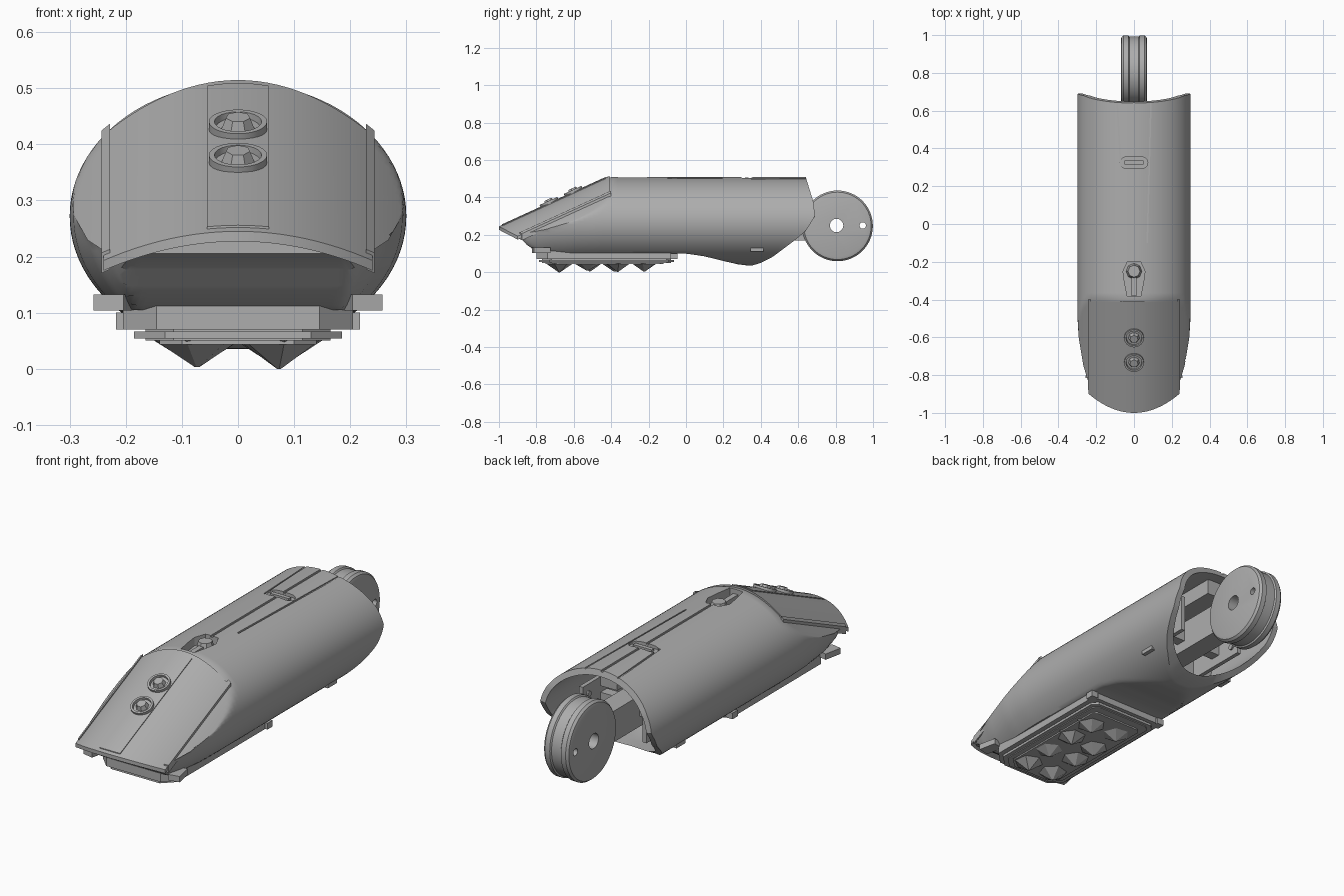
import bpy, bmesh, math, random
from mathutils import Matrix, Vector

random.seed(4)
if "Cube" in bpy.data.objects:
    bpy.data.objects.remove(bpy.data.objects["Cube"], do_unlink=True)

grey = bpy.data.materials.new("plain_grey")
grey.use_nodes = True
grey.diffuse_color = (0.42, 0.42, 0.42, 1)
for node in grey.node_tree.nodes:
    if node.type == 'BSDF_PRINCIPLED':
        node.inputs["Base Color"].default_value = grey.diffuse_color
        node.inputs["Roughness"].default_value = 0.6


def finish(name, bm, smooth=True):
    bmesh.ops.recalc_face_normals(bm, faces=bm.faces)
    mesh = bpy.data.meshes.new(name)
    bm.to_mesh(mesh)
    bm.free()
    mesh.materials.append(grey)
    obj = bpy.data.objects.new(name, mesh)
    bpy.context.collection.objects.link(obj)
    if smooth:
        shade(obj)
    return obj


def activate(obj):
    bpy.ops.object.select_all(action='DESELECT')
    obj.select_set(True)
    bpy.context.view_layer.objects.active = obj


def shade(obj):
    activate(obj)
    bpy.ops.object.shade_smooth_by_angle(angle=math.radians(32))


def loft(name, rings, smooth=True, closed=False):
    """Skin closed rings; cap both ends, or join last to first."""
    bm = bmesh.new()
    loops = [[bm.verts.new(p) for p in ring] for ring in rings]
    n = len(loops[0])
    pairs = list(zip(loops, loops[1:]))
    if closed:
        pairs.append((loops[-1], loops[0]))
    for a, b in pairs:
        for i in range(n):
            j = (i + 1) % n
            bm.faces.new((a[i], a[j], b[j], b[i]))
    if not closed:
        bm.faces.new(loops[0])
        bm.faces.new(loops[-1])
    return finish(name, bm, smooth)


def prism(name, outline, z0, z1):
    return loft(name, [[(x, y, z) for x, y in outline] for z in (z0, z1)], False)


def box(name, centre, size, turn=0):
    bm = bmesh.new()
    bmesh.ops.create_cube(bm, size=1)
    m = Matrix.Translation(centre) @ Matrix.Rotation(turn, 4, 'Z')
    bmesh.ops.transform(bm, matrix=m @ Matrix.Diagonal((*size, 1)), verts=bm.verts)
    return finish(name, bm, False)


def cone(name, centre, r1, r2, depth, sides, rot=None):
    bm = bmesh.new()
    m = Matrix.Translation(centre) @ (rot or Matrix.Identity(4))
    bmesh.ops.create_cone(bm, cap_ends=True, segments=sides, radius1=r1,
                          radius2=r2, depth=depth, matrix=m)
    return finish(name, bm, sides > 12)


def cut(target, cutter):
    activate(target)
    mod = target.modifiers.new("cut", 'BOOLEAN')
    mod.operation, mod.solver, mod.object = 'DIFFERENCE', 'EXACT', cutter
    bpy.ops.object.modifier_apply(modifier=mod.name)
    bpy.data.objects.remove(cutter, do_unlink=True)


def interp(table, t):
    for (a, va), (b, vb) in zip(table, table[1:]):
        if t <= b:
            return va + (vb - va) * max(0, t - a) / (b - a)
    return table[-1][1]


def slope(x, y):
    """Height of the arched, sloping nose surface."""
    return 0.51 + (y + 0.42) * 0.457 - 1.7 * x * x


# Hollow body: elliptical sections, flat belly, sloped nose, curved open rear
WIDTH = [(-0.93, 0.2), (-0.85, 0.238), (-0.75, 0.268), (-0.6, 0.293), (-0.48, 0.3)]
BELLY = [(-0.93, 0.205), (-0.89, 0.19), (-0.85, 0.145), (-0.79, 0.105), (0, 0.1),
         (0.1, 0.085), (0.2, 0.06), (0.28, 0.042), (0.34, 0.035)]
REAR = [(0.035, 0.35), (0.05, 0.40), (0.08, 0.46), (0.17, 0.58), (0.22, 0.64),
        (0.30, 0.69), (0.38, 0.68), (0.51, 0.64)]
SIDES = 96


def body_ring(where, wall=0.0):
    ring = []
    for i in range(SIDES):
        a = math.tau * i / SIDES
        z = 0.272 + (0.238 - wall) * math.cos(a)
        y = where(z)
        x = (interp(WIDTH, y) - wall) * math.sin(a)
        z = max(min(z, slope(x, y) - 0.008) if y < -0.41 else z,
                interp(BELLY, y) + wall)
        ring.append((x, y, z))
    return ring


rings = [body_ring(lambda z, k=k: -0.93 + 1.13 * k / 44) for k in range(45)]
rings += [body_ring(lambda z, f=k / 8: 0.2 + f * (interp(REAR, z) - 0.2)) for k in range(1, 9)]
rings += [body_ring(lambda z, f=k / 6: 0.24 + f * (interp(REAR, z) - 0.24), 0.028)
          for k in range(6, -1, -1)]
body = loft("body_shell", rings, False)

# Grooves and recesses along the back
cut(body, box("cutter", (0, 0.23, 0.51), (0.012, 0.86, 0.016)))
for s, y0, y1 in ((-1, 0.3, 0.66), (1, -0.1, 0.66)):
    turn = -s * math.atan2(0.02, y1 - y0)
    cut(body, box("cutter", (s * 0.08, (y0 + y1) / 2, 0.505), (0.008, y1 - y0, 0.018), turn))
slot = [(0.045 * s + 0.028 * math.cos(a), 0.325 + 0.03 * math.sin(a))
        for s, start in ((1, -90), (-1, 90))
        for a in [math.radians(start + 30 * k) for k in range(7)]]
cut(body, prism("cutter", slot, 0.494, 0.53))
latch = [(0.035, -0.2), (0.058, -0.25), (0.05, -0.31), (0.035, -0.385)]
latch += [(-x, y) for x, y in reversed(latch)]
cut(body, prism("cutter", latch, 0.465, 0.54))
shade(body)
cone("back_latch_knob", (0, -0.25, 0.485), 0.042, 0.032, 0.04, 8)
box("back_latch_tongue", (0, -0.33, 0.475), (0.025, 0.1, 0.03))
box("back_slot_bar", (0, 0.325, 0.5), (0.1, 0.02, 0.012))


# Arched nose shield and the strips lying on it
def shield_strip(name, x0, x1, front, back, lift, depth, steps):
    rows = []
    for k in range(steps + 1):
        x = x0 + (x1 - x0) * k / steps
        yf = front + 1.74 * x * x
        rows.append([(x, y, slope(x, y) + d) for y, d in
                     ((yf, lift), (back, lift), (back, -depth), (yf, -depth))])
    return loft(name, rows)


shield_strip("nose_shield", -0.24, 0.24, -1.0, -0.41, 0, 0.018, 28)
shield_strip("nose_centre_panel", -0.055, 0.055, -0.985, -0.43, 0.004, 0.005, 6)
for s, side in ((1, "left"), (-1, "right")):
    shield_strip("nose_rail_" + side, s * 0.228, s * 0.243, -0.98, -0.4, 0.006, 0.03, 2)

# Two collared buttons on the shield
tilt = Matrix.Rotation(math.atan(0.457), 4, 'X')
for label, y in (("upper", -0.6), ("lower", -0.73)):
    base = Vector((0, y, slope(0, y)))
    profile = [(0.052, -0.02), (0.052, 0.014), (0.042, 0.014), (0.038, -0.02)]
    collar = loft(label + "_button_collar",
                  [[(r * math.cos(a), r * math.sin(a), z) for a in
                    [math.tau * i / 24 for i in range(24)]] for r, z in profile],
                  closed=True)
    collar.matrix_world = Matrix.Translation(base) @ tilt
    cone(label + "_button", base + tilt @ Vector((0, 0, 0.006)),
         0.036, 0.022, 0.034, 7, tilt)


# Chamfered sole plates with pointed studs
def sole(w, y0, y1, c):
    half = [(w - c, y0), (w, y0 + c), (w, y1 - c / 2), (w - c / 2, y1)]
    return half + [(-x, y) for x, y in reversed(half)]


prism("sole_base", sole(0.205, -0.8, -0.05, 0.06), 0.07, 0.115)
prism("sole_gasket", sole(0.165, -0.77, -0.08, 0.05), 0.05, 0.08)
prism("sole_plate", sole(0.185, -0.785, -0.065, 0.055), 0.054, 0.066)
prism("stud_bed", sole(0.14, -0.75, -0.12, 0.04), 0.043, 0.06)
for row in range(4):
    for s in (-1, 1):
        tip = 0.012 * random.random() if (row, s) != (0, 1) else 0
        spot = (s * 0.073, -0.67 + row * 0.148 + random.uniform(-0.01, 0.01))
        spin = Matrix.Rotation(random.uniform(0, 2), 4, 'Z')
        cone("sole_stud", (*spot, 0.028 + tip / 2), 0.004, 0.086, 0.056 - tip, 6, spin)

# Mirrored lugs, side nubs and rear inner brackets
for s, side in ((1, "left"), (-1, "right")):
    box("front_lug_" + side, (s * 0.222, -0.775, 0.118), (0.055, 0.09, 0.028), s * 0.2)
    box("sole_catch_" + side, (s * 0.2, -0.065, 0.085), (0.035, 0.04, 0.03))
    box("side_nub_" + side, (s * 0.228, 0.38, 0.122), (0.024, 0.07, 0.022))
    box("inner_bracket_" + side, (s * 0.17, 0.4, 0.265), (0.02, 0.32, 0.18))
    for z in (0.22, 0.31):
        cone("bracket_screw", (s * 0.157, 0.52, z), 0.014, 0.014, 0.012, 10,
             Matrix.Rotation(math.pi / 2, 4, 'Y'))
box("inner_top_block", (0, 0.46, 0.445), (0.09, 0.26, 0.08))
box("inner_cross_bar", (0, 0.4, 0.25), (0.34, 0.05, 0.06))

# Rear arm with a banded disc, pierced by two holes
box("arm_neck", (0, 0.48, 0.245), (0.1, 0.42, 0.15))
half = [(0.07, 0.165), (0.066, 0.18), (0.055, 0.189), (0.03, 0.189), (0.025, 0.182)]
bands = [(-x, r) for x, r in half] + [(x, r) for x, r in reversed(half)]
disc = loft("arm_disc", [[(x, 0.81 + r * math.cos(a), 0.248 + r * math.sin(a))
                          for a in [math.tau * i / 64 for i in range(64)]]
                         for x, r in bands], False)
for y, r in ((0.805, 0.036), (0.945, 0.017)):
    cut(disc, cone("cutter", (0, y, 0.25), r, r, 0.3, 24, Matrix.Rotation(math.pi / 2, 4, 'Y')))
shade(disc)
